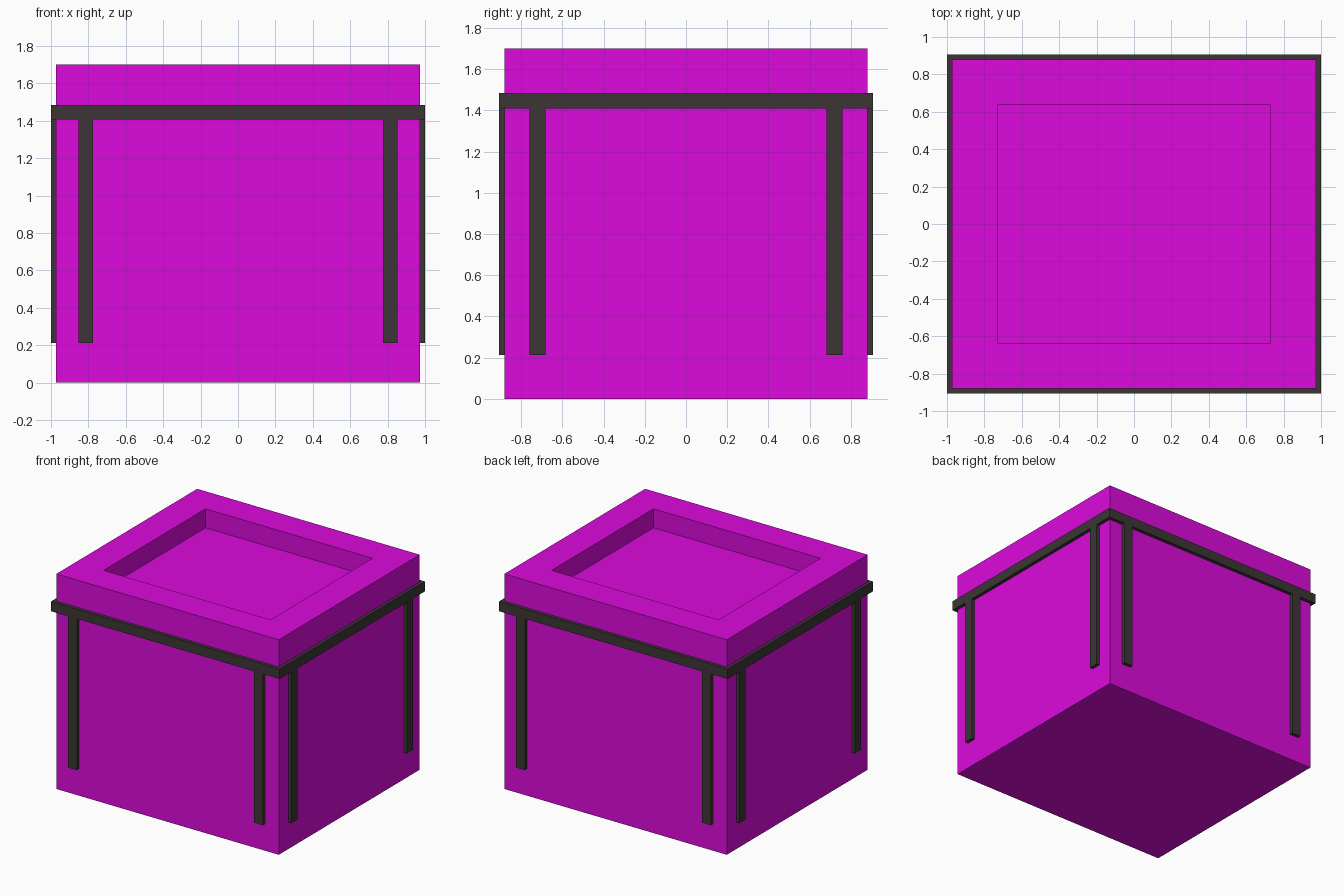
import bpy, bmesh

if "Cube" in bpy.data.objects:
    bpy.data.objects.remove(bpy.data.objects["Cube"])

BX, BY, H = 0.973, 0.88, 1.70      # body half-sizes and height
OX, OY = 1.0, 0.907                # outer half-sizes of the trim
BAND = (1.408, 1.485)              # band bottom and top
POST_Z = 0.212                     # lower end of the posts


def material(name, rgb):
    mat = bpy.data.materials.new(name)
    mat.diffuse_color = (*rgb, 1)
    mat.use_nodes = True
    mat.node_tree.nodes["Principled BSDF"].inputs["Base Color"].default_value = mat.diffuse_color
    return mat


def finish(bm, name, mat):
    bmesh.ops.recalc_face_normals(bm, faces=bm.faces)
    mesh = bpy.data.meshes.new(name)
    bm.to_mesh(mesh)
    bm.free()
    mesh.materials.append(mat)
    obj = bpy.data.objects.new(name, mesh)
    bpy.context.collection.objects.link(obj)
    return obj


def box(bm, lo, hi):
    verts = bmesh.ops.create_cube(bm, size=1)["verts"]
    for v in verts:
        v.co = [(a + b) / 2 + c * (b - a) for a, b, c in zip(lo, hi, v.co)]


magenta = material("magenta", (0.72, 0.003, 0.72))
dark = material("dark_trim", (0.045, 0.037, 0.036))

# Planter body: a box with a square recess in the top
bm = bmesh.new()
box(bm, (-BX, -BY, 0), (BX, BY, H))
bm.normal_update()
top = max(bm.faces, key=lambda f: f.calc_center_median().z)
bmesh.ops.inset_individual(bm, faces=[top], thickness=0.344)
floor = bmesh.ops.extrude_discrete_faces(bm, faces=[top])["faces"][0]
bmesh.ops.translate(bm, verts=floor.verts, vec=(0, 0, -0.15))
finish(bm, "body", magenta)

# Band: mitred rectangular ring hugging the body
bm = bmesh.new()
profile = [(BX, BY, BAND[0]), (OX, OY, BAND[0]), (OX, OY, BAND[1]), (BX, BY, BAND[1])]
corners = [(-1, -1), (1, -1), (1, 1), (-1, 1)]
rings = [[bm.verts.new((sx * x, sy * y, z)) for x, y, z in profile] for sx, sy in corners]
for i in range(4):
    a, b = rings[i], rings[(i + 1) % 4]
    for j in range(4):
        k = (j + 1) % 4
        bm.faces.new((a[j], b[j], b[k], a[k]))
finish(bm, "band", dark)


# Posts: one near each corner on every side, mirrored in x and y
def posts(name, lo, hi):
    bm = bmesh.new()
    box(bm, lo, hi)
    mod = finish(bm, name, dark).modifiers.new("mirror", 'MIRROR')
    mod.use_axis = (True, True, False)
    # the posts never reach the mirror planes, so nothing should be welded
    mod.use_mirror_merge = False


posts("front_back_posts", (0.775, BY, POST_Z), (0.853, OY, BAND[0]))
posts("side_posts", (BX, 0.683, POST_Z), (OX, 0.76, BAND[0]))
